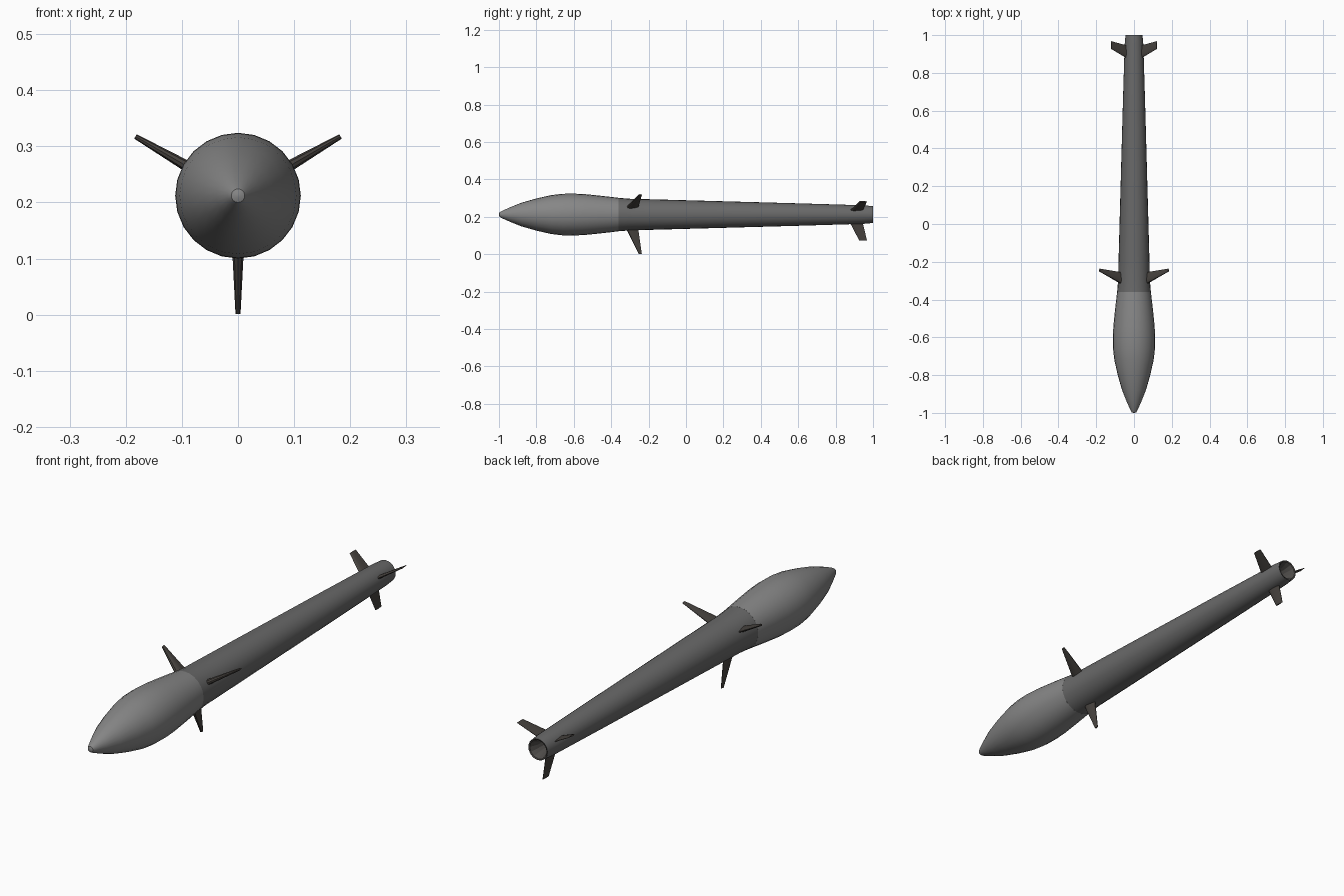
import bpy, bmesh, math
from mathutils import Matrix, Vector

if "Cube" in bpy.data.objects:
    bpy.data.objects.remove(bpy.data.objects["Cube"])

AXIS_Z = 0.212


def material(name, rgb):
    m = bpy.data.materials.new(name)
    m.diffuse_color = (*rgb, 1)
    m.use_nodes = True
    m.node_tree.nodes["Principled BSDF"].inputs["Base Color"].default_value = m.diffuse_color
    return m


NOSE = material("nose_grey", (0.24, 0.24, 0.24))
BODY = material("body_grey", (0.14, 0.14, 0.14))
FIN = material("fin_dark", (0.06, 0.053, 0.047))
NOZZLE = material("nozzle_dark", (0.08, 0.075, 0.07))


def finish(name, bm, mat, angle):
    bmesh.ops.recalc_face_normals(bm, faces=bm.faces)
    me = bpy.data.meshes.new(name)
    bm.to_mesh(me)
    bm.free()
    me.materials.append(mat)
    ob = bpy.data.objects.new(name, me)
    bpy.context.collection.objects.link(ob)
    bpy.context.view_layer.objects.active = ob
    ob.select_set(True)
    bpy.ops.object.shade_smooth_by_angle(angle=math.radians(angle))
    ob.select_set(False)
    return ob


def loft(bm, rings, cap_start=True, cap_end=True):
    rows = [[bm.verts.new(p) for p in ring] for ring in rings]
    n = len(rows[0])
    for a, b in zip(rows, rows[1:]):
        for i in range(n):
            j = (i + 1) % n
            bm.faces.new((a[i], a[j], b[j], b[i]))
    if cap_start:
        bm.faces.new(rows[0])
    if cap_end:
        bm.faces.new(rows[-1])


def turned(name, profile, mat, sides=24, angle=35, **caps):
    # profile is a list of (y, radius) pairs around the long axis
    bm = bmesh.new()
    loft(bm, [[(r * math.cos(2 * math.pi * i / sides), y,
                AXIS_Z + r * math.sin(2 * math.pi * i / sides))
               for i in range(sides)] for y, r in profile], **caps)
    return finish(name, bm, mat, angle)


def fin_set(name, root, tip):
    # each station: radius from axis, leading y, trailing y, thickness
    section = [(0, 0), (0.06, 0.32), (0.25, 0.5), (0.6, 0.36), (1, 0.08)]
    outline = section + [(u, -t) for u, t in reversed(section[1:])]
    for k in range(3):
        turn = Matrix.Rotation(math.radians(120 * k), 3, 'Y')
        bm = bmesh.new()
        rings = []
        for r, y0, y1, thick in (root, tip):
            rings.append([turn @ Vector((t * thick, y0 + u * (y1 - y0), -r))
                          + Vector((0, 0, AXIS_Z)) for u, t in outline])
        loft(bm, rings)
        finish(f"{name}_{k + 1}", bm, FIN, 40)


# bulged nose section
turned("nose", [(-1.0, 0.004), (-0.997, 0.012), (-0.985, 0.019), (-0.94, 0.039),
                (-0.88, 0.063), (-0.80, 0.086), (-0.72, 0.104), (-0.66, 0.111),
                (-0.60, 0.112), (-0.54, 0.109), (-0.46, 0.101), (-0.36, 0.0895)], NOSE)

# long tapering body, open at the tail
turned("body", [(-0.37, 0.090), (-0.30, 0.0845), (-0.2, 0.082), (0.2, 0.071),
                (0.6, 0.060), (0.95, 0.0495), (1.0, 0.045)], BODY, cap_end=False)

# recessed exhaust nozzle
turned("nozzle", [(1.0, 0.045), (0.998, 0.040), (0.965, 0.027), (0.93, 0.023)],
       NOZZLE, sides=12, angle=20, cap_start=False)

# three forward and three tail fins
fin_set("forward_fin", (0.065, -0.325, -0.257, 0.024), (0.211, -0.252, -0.236, 0.009))
fin_set("tail_fin", (0.035, 0.872, 0.943, 0.014), (0.140, 0.927, 0.968, 0.006))
